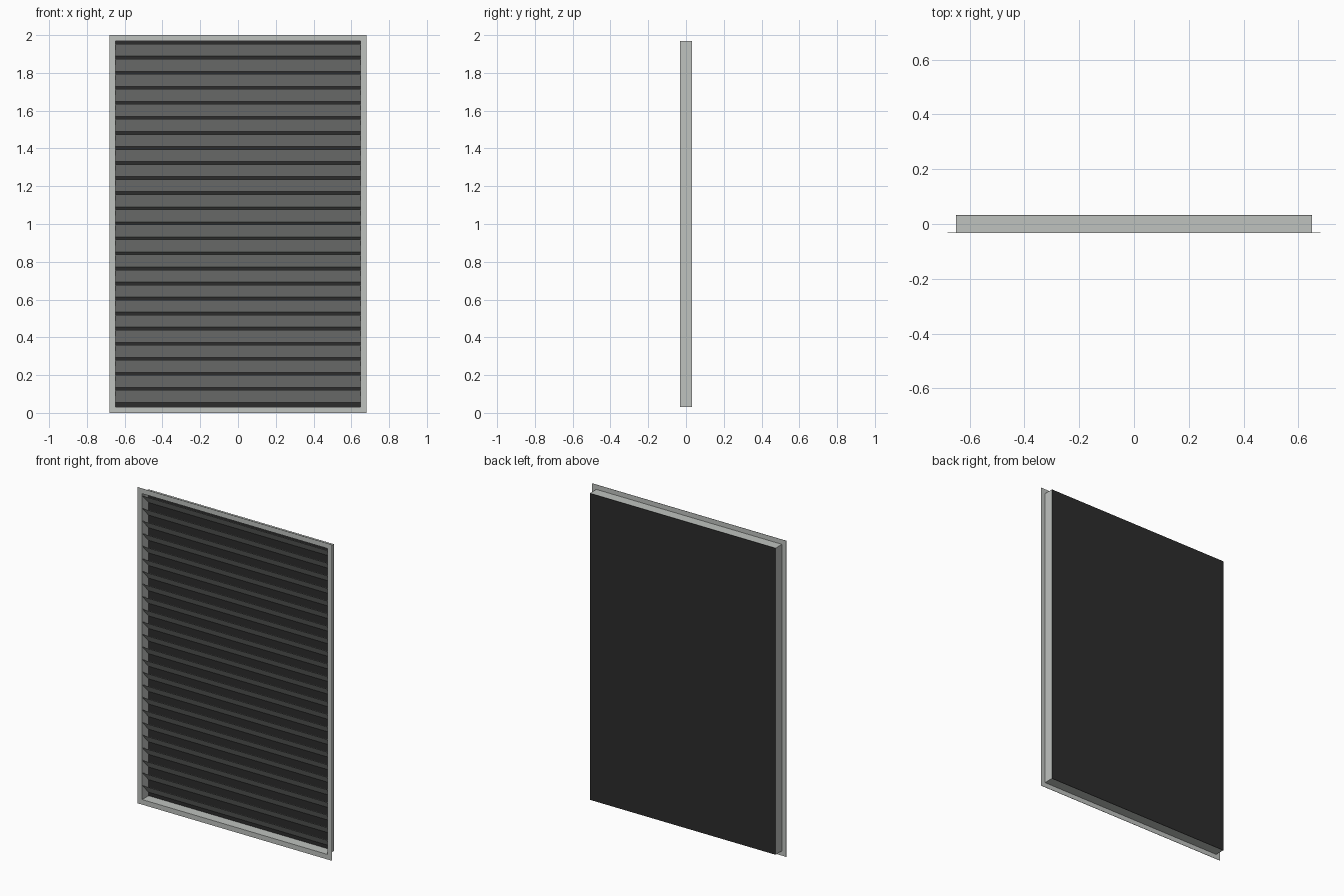
import bpy
import bmesh

cube = bpy.data.objects.get("Cube")
if cube:
    bpy.data.objects.remove(cube, do_unlink=True)


def material(name, rgb):
    mat = bpy.data.materials.new(name)
    mat.use_nodes = True
    mat.diffuse_color = (*rgb, 1)
    mat.node_tree.nodes["Principled BSDF"].inputs["Base Color"].default_value = (*rgb, 1)
    return mat


aluminium = material("light grey metal", (0.52, 0.54, 0.52))
black = material("black mesh", (0.025, 0.025, 0.025))

HALF_W, LOW, HIGH = 0.65, 0.03, 1.97
FRONT, BACK = -0.033, 0.033
LIP, SHEET = 0.03, 0.002


def make_object(name, bm, mat):
    bmesh.ops.recalc_face_normals(bm, faces=bm.faces)
    mesh = bpy.data.meshes.new(name)
    bm.to_mesh(mesh)
    bm.free()
    mesh.materials.append(mat)
    obj = bpy.data.objects.new(name, mesh)
    bpy.context.collection.objects.link(obj)
    return obj


def sweep_frame(name, profile, mat):
    """Sweep a closed (outset, y) profile around the rectangular opening."""
    bm = bmesh.new()
    rings = []
    for sx, sz in ((-1, -1), (1, -1), (1, 1), (-1, 1)):
        z = HIGH if sz > 0 else LOW
        rings.append([bm.verts.new((sx * (HALF_W + o), y, z + sz * o)) for o, y in profile])
    n = len(profile)
    for i in range(4):
        a, b = rings[i], rings[(i + 1) % 4]
        for j in range(n):
            k = (j + 1) % n
            bm.faces.new((a[j], a[k], b[k], b[j]))
    return make_object(name, bm, mat)


# Casing with a thin lip around its front
sweep_frame("casing", [(LIP, FRONT), (LIP, FRONT + SHEET), (0, FRONT + SHEET),
                       (0, BACK - SHEET), (-SHEET, BACK - SHEET), (-SHEET, FRONT)], aluminium)

# Dark panel closing the back
bm = bmesh.new()
bmesh.ops.create_cube(bm, size=1)
for v in bm.verts:
    v.co = (v.co.x * 2 * HALF_W, BACK - SHEET / 2 + v.co.y * SHEET,
            (LOW + HIGH) / 2 + v.co.z * (HIGH - LOW))
make_object("back_panel", bm, black)

# Slanted slats, high at the front and low at the back
COUNT, FIRST, PITCH = 24, 0.055, 0.0797
section = [(FRONT + 0.002, 0.065), (FRONT + 0.005, 0.065),
           (BACK - 0.003, 0.003), (BACK - 0.003, 0)]
bm = bmesh.new()
for i in range(COUNT):
    z0 = FIRST + i * PITCH
    ends = [[bm.verts.new((x, y, z0 + z)) for y, z in section]
            for x in (-HALF_W + SHEET, HALF_W - SHEET)]
    for end in ends:
        bm.faces.new(end)
    for j in range(4):
        k = (j + 1) % 4
        bm.faces.new((ends[0][j], ends[0][k], ends[1][k], ends[1][j]))
make_object("slats", bm, aluminium)
